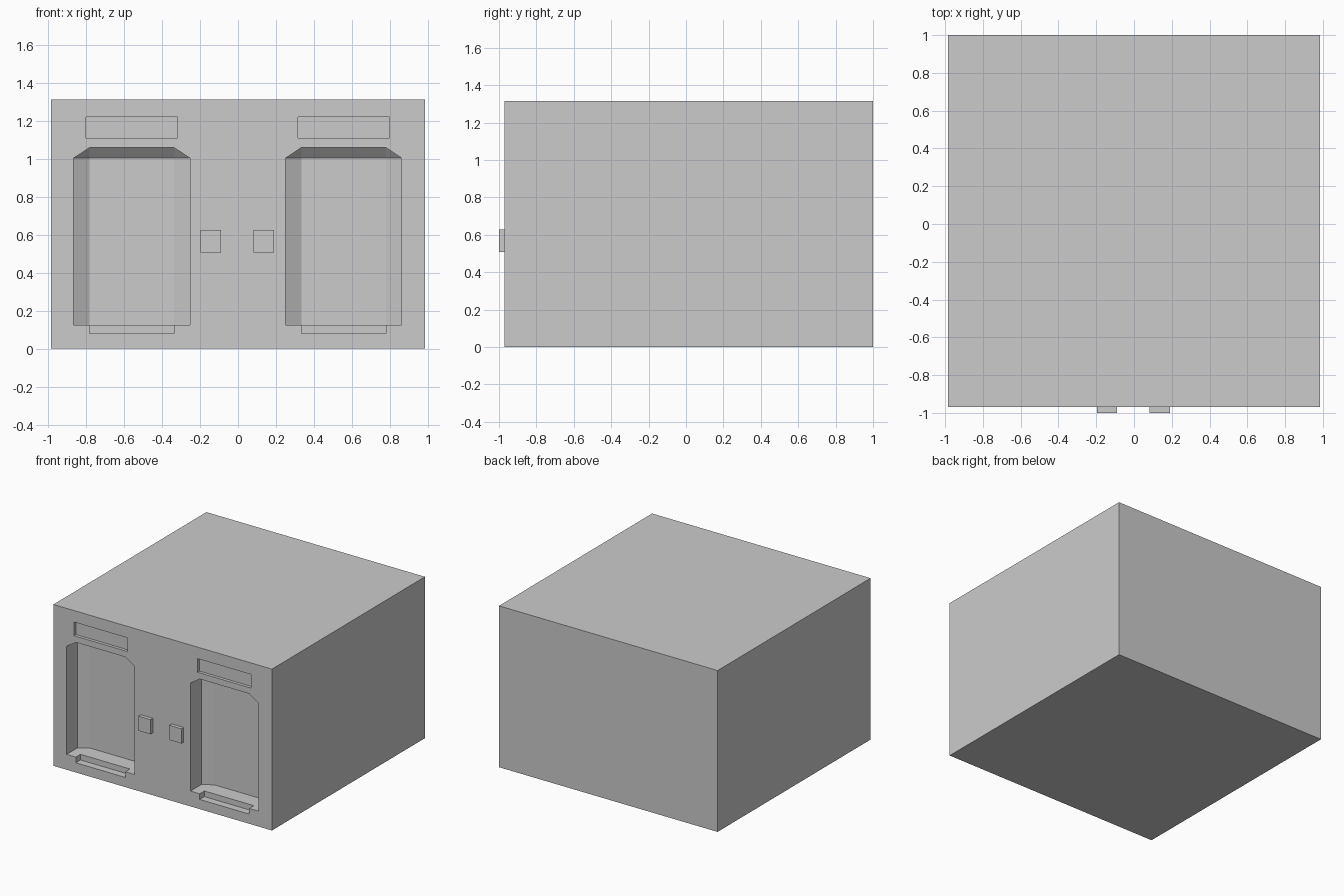
import bpy, bmesh

if "Cube" in bpy.data.objects:
    bpy.data.objects.remove(bpy.data.objects["Cube"])

FRONT = -0.97          # y of the cabinet's front face
BAYS = (-0.56, 0.557)  # centre x of each bay


def hull(name, points):
    """Convex solid around a few points."""
    bm = bmesh.new()
    for p in points:
        bm.verts.new(p)
    bmesh.ops.convex_hull(bm, input=bm.verts[:])
    bmesh.ops.dissolve_limit(bm, angle_limit=0.01, verts=bm.verts[:], edges=bm.edges[:])
    bmesh.ops.recalc_face_normals(bm, faces=bm.faces[:])
    mesh = bpy.data.meshes.new(name)
    bm.to_mesh(mesh)
    bm.free()
    ob = bpy.data.objects.new(name, mesh)
    bpy.context.collection.objects.link(ob)
    return ob


def box(name, x, y, z):
    return hull(name, [(a, b, c) for a in x for b in y for c in z])


def cut(target, cutter):
    mod = target.modifiers.new("cut", 'BOOLEAN')
    mod.operation = 'DIFFERENCE'
    mod.solver = 'EXACT'
    mod.object = cutter
    bpy.context.view_layer.objects.active = target
    bpy.ops.object.modifier_apply(modifier=mod.name)
    bpy.data.objects.remove(cutter)


# Main cabinet
cabinet = box("cabinet", (-0.985, 0.985), (FRONT, 1.0), (0, 1.315))

for cx in BAYS:
    # Deep bay with bevelled back, top and upper corners
    w, inner, low, shoulder, top = 0.306, 0.223, 0.125, 1.005, 1.06
    outline = [(-w, low), (w, low), (w, shoulder), (inner, top), (-inner, top), (-w, shoulder)]
    pts = [(cx + x, y, z) for y in (FRONT - 0.1, FRONT + 0.14) for x, z in outline]
    pts += [(cx + x, FRONT + 0.19, z) for x in (-inner, inner) for z in (low, shoulder)]
    cut(cabinet, hull("bay_cutter", pts))

    # Notch in the bay's sill
    cut(cabinet, box("notch_cutter", (cx - inner, cx + inner), (FRONT - 0.1, FRONT + 0.06), (0.079, 0.2)))

    # Shallow sign panel above the bay
    cut(cabinet, box("panel_cutter", (cx - 0.241, cx + 0.241), (FRONT - 0.1, FRONT + 0.025), (1.11, 1.221)))

# Square buttons between the bays
for side, cx in (("left", -0.143), ("right", 0.136)):
    box("button_" + side, (cx - 0.054, cx + 0.054), (-1.0, FRONT), (0.508, 0.627))
